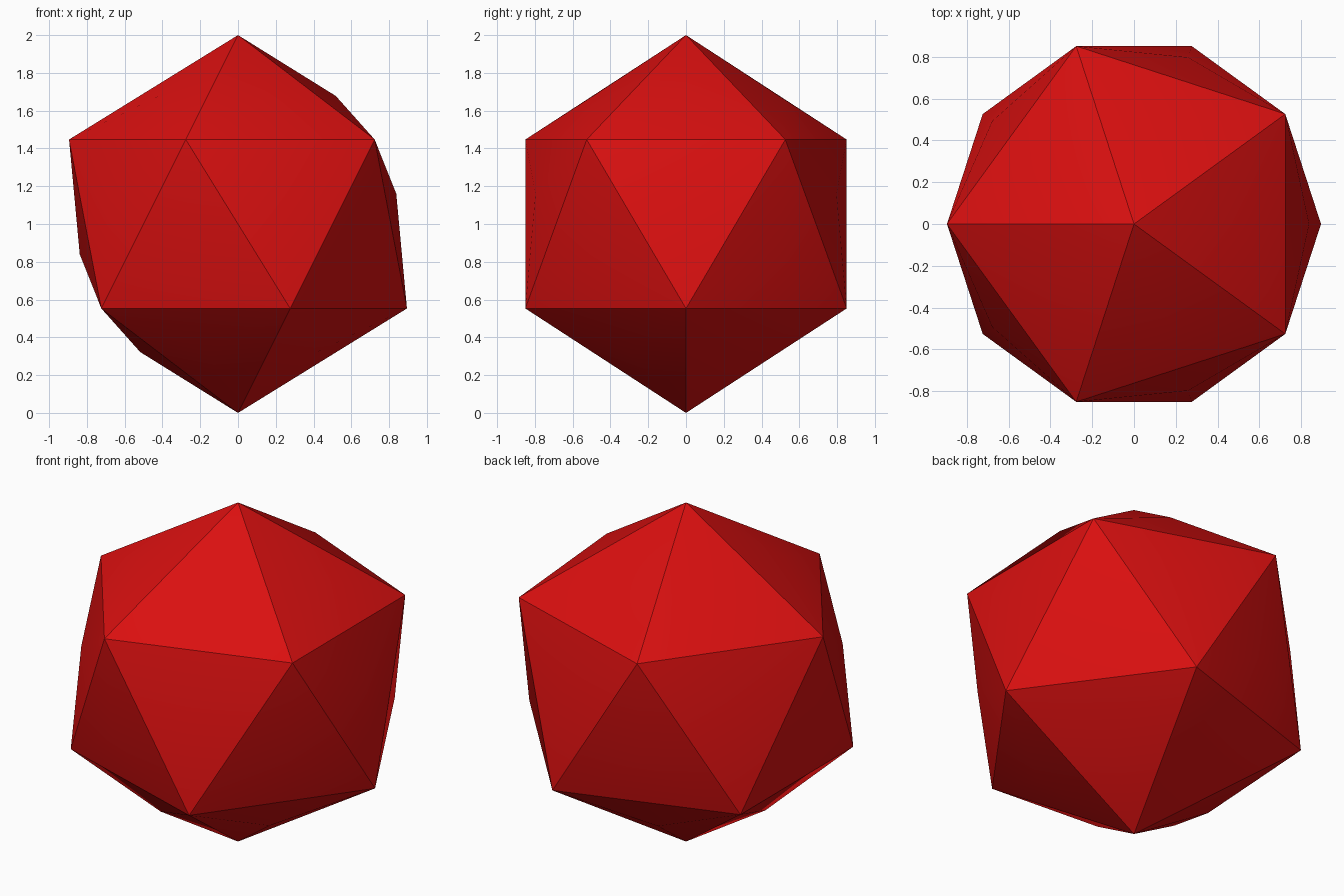
import bpy, bmesh, math
from mathutils import Matrix

if "Cube" in bpy.data.objects:
    bpy.data.objects.remove(bpy.data.objects["Cube"])

APEX_RADIUS = 0.853  # distance of each raised face centre from the middle

red = bpy.data.materials.new("red")
red.diffuse_color = (0.7, 0.005, 0.005, 1.0)
red.use_nodes = True
red.node_tree.nodes["Principled BSDF"].inputs["Base Color"].default_value = red.diffuse_color

# Twenty-sided body, turned so one upper corner points to -x, standing on z = 0
bm = bmesh.new()
bmesh.ops.create_icosphere(bm, subdivisions=1, radius=1.0,
                           matrix=Matrix.Rotation(math.pi, 4, 'Z'))
main_edges = list(bm.edges)

# Low three-sided pyramid on every face
apexes = bmesh.ops.poke(bm, faces=list(bm.faces))["verts"]
for v in apexes:
    v.co = v.co.normalized() * APEX_RADIUS

# Crisp main edges, soft pyramids
for f in bm.faces:
    f.smooth = True
for e in main_edges:
    e.smooth = False

bmesh.ops.translate(bm, verts=bm.verts, vec=(0, 0, 1))
bmesh.ops.recalc_face_normals(bm, faces=bm.faces)

mesh = bpy.data.meshes.new("faceted_ball")
bm.to_mesh(mesh)
bm.free()
mesh.materials.append(red)
ball = bpy.data.objects.new("faceted_ball", mesh)
bpy.context.collection.objects.link(ball)
